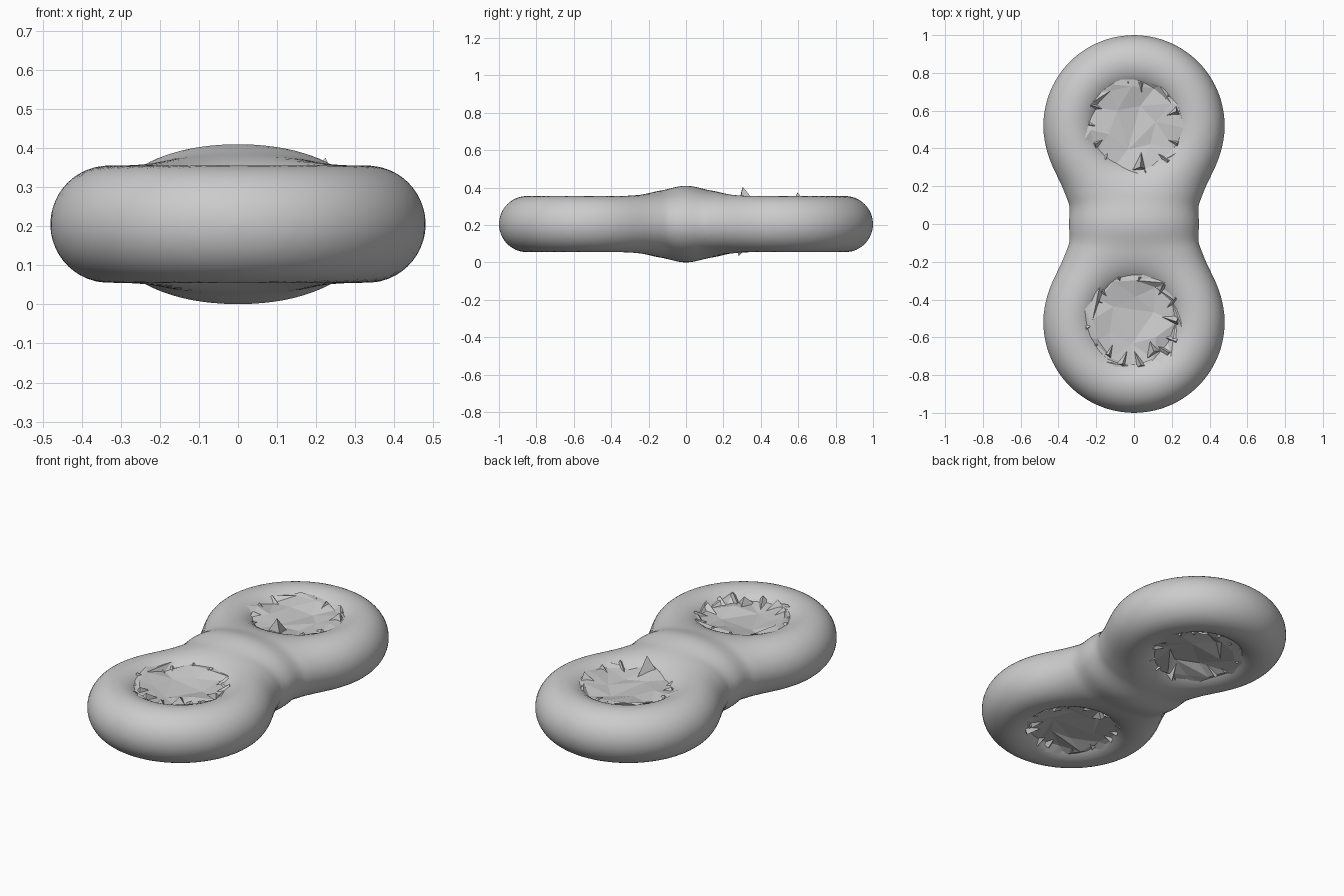
import bpy, bmesh, random
from math import sin, cos, pi, hypot, radians, exp
from mathutils import Vector

if "Cube" in bpy.data.objects:
    bpy.data.objects.remove(bpy.data.objects["Cube"])

random.seed(4)
CY, MAJOR, MINOR, BLEND, MID = 0.52, 0.33, 0.15, 0.2, 0.205


def field(p):
    """Two rings merged with a smooth union, swollen at the waist."""
    a, b = (hypot(hypot(p.x, p.y - s * CY) - MAJOR, p.z) - MINOR for s in (1, -1))
    h = max(BLEND - abs(a - b), 0) / BLEND
    swell = (0.0795 + 0.12 * p.x ** 2) * exp(-p.y ** 2 / 0.024)
    return min(a, b) - h * h * BLEND / 4 - swell


def gradient(p, e=1e-3):
    return Vector([(field(p + d) - field(p - d)) / (2 * e)
                   for d in (Vector((e, 0, 0)), Vector((0, e, 0)), Vector((0, 0, e)))])


# Body: two rings and a bridging lump, fused, then relaxed onto the smooth union
parts = []
for s in (1, -1):
    bpy.ops.mesh.primitive_torus_add(location=(0, s * CY, 0), major_radius=MAJOR,
                                     minor_radius=MINOR, major_segments=64, minor_segments=24)
    parts.append(bpy.context.object)
bpy.ops.mesh.primitive_uv_sphere_add(segments=48, ring_count=24)
body = bpy.context.object
body.scale = (0.34, 0.22, 0.19)
bpy.ops.object.transform_apply(location=False, rotation=False, scale=True)
for o in parts:
    o.select_set(True)
bpy.ops.object.join()
body.name = "double_ring_body"
rem = body.modifiers.new("fuse", 'REMESH')
rem.mode = 'VOXEL'
rem.voxel_size = 0.025
bpy.ops.object.modifier_apply(modifier=rem.name)

bm = bmesh.new()
bm.from_mesh(body.data)
for i in range(6):
    bmesh.ops.smooth_vert(bm, verts=bm.verts, factor=0.5,
                          use_axis_x=True, use_axis_y=True, use_axis_z=True)
    for v in bm.verts:
        for _ in range(2):
            g = gradient(v.co)
            if g.length > 0.05:
                step = g * (field(v.co) / g.length_squared)
                if step.length > 0.05:
                    step.length = 0.05
                v.co -= step
bm.to_mesh(body.data)
bm.free()
body.location.z = MID
bpy.ops.object.shade_smooth()


def add_shard(bm, angle, r, height, width, side):
    """Leaning three-sided spike rising from the rim of a crystal fill."""
    out = Vector((cos(angle), sin(angle), 0))
    tan = Vector((-out.y, out.x, 0))
    z = Vector((0, 0, side * 0.09))
    base = [bm.verts.new(out * (r + 0.02) + tan * width + z),
            bm.verts.new(out * (r + 0.02) - tan * width + z),
            bm.verts.new(out * (r - 0.09) + tan * random.uniform(-.03, .03) + z)]
    tip = bm.verts.new(out * r + tan * random.uniform(-.02, .02)
                       + Vector((0, 0, side * height)))
    bm.faces.new(base)
    for i in range(3):
        bm.faces.new((base[i], base[(i + 1) % 3], tip))


def crystal_fill(name, y, big):
    bm = bmesh.new()
    # Jagged faceted plug: a shallow dish above and below
    for side in (1, -1):
        rings = []
        for r, n, z, jit in ((0.13, 6, 0.105, .015), (0.225, 12, 0.118, .02),
                             (0.265, 24, 0.128, .012)):
            ring = []
            off = random.random()
            for i in range(n):
                a = 2 * pi * (i + off) / n
                rr = r + random.uniform(-.015, .015)
                ring.append(bm.verts.new((rr * cos(a), rr * sin(a),
                                          side * (z + random.uniform(-jit, jit)))))
            rings.append(ring)
        bm.faces.new(rings[0])
        for lo, hi in zip(rings, rings[1:]):
            n = len(lo)
            for i in range(n):
                j = (i + 1) % n
                a, b, c = hi[2 * i], hi[2 * i + 1], hi[(2 * i + 2) % len(hi)]
                bm.faces.new((lo[i], a, b))
                bm.faces.new((lo[i], b, lo[j]))
                bm.faces.new((lo[j], b, c))
        # Rim shards
        for i in range(14):
            add_shard(bm, 2 * pi * (i + random.uniform(-.3, .3)) / 14,
                      random.uniform(.22, .255), random.uniform(.125, .15), .04, side)
    for angle, r, height, side in big:
        add_shard(bm, radians(angle), r, height, .05, side)
    bmesh.ops.triangulate(bm, faces=bm.faces)
    bmesh.ops.recalc_face_normals(bm, faces=bm.faces)
    me = bpy.data.meshes.new(name)
    bm.to_mesh(me)
    bm.free()
    ob = bpy.data.objects.new(name, me)
    ob.location = (0, y, MID)
    bpy.context.collection.objects.link(ob)


# Crystals filling the two openings
crystal_fill("back_crystal_fill", 0.51,
             [(-85, .21, .20, 1), (22, .24, .17, 1), (-95, .23, .17, -1)])
crystal_fill("front_crystal_fill", -0.515, [(-60, .19, .145, 1), (100, .2, .14, -1)])
